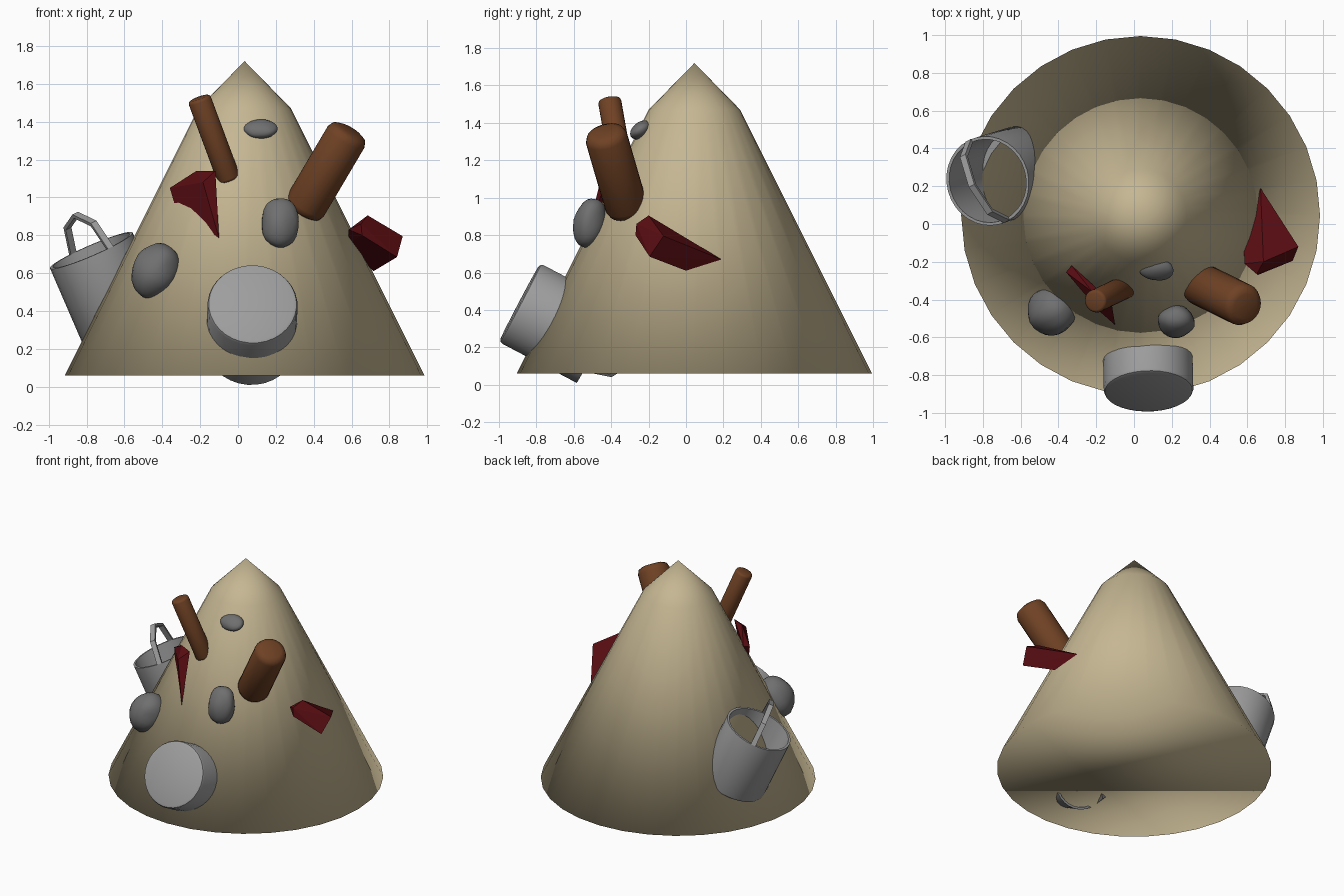
import bpy, bmesh, math, random
from mathutils import Vector, Matrix, noise

if "Cube" in bpy.data.objects:
    bpy.data.objects.remove(bpy.data.objects["Cube"])


def material(name, rgb):
    m = bpy.data.materials.new(name)
    m.diffuse_color = (*rgb, 1)
    m.use_nodes = True
    m.node_tree.nodes["Principled BSDF"].inputs["Base Color"].default_value = m.diffuse_color
    return m


SAND = material("sand", (0.56, 0.47, 0.29))
STEEL = material("steel", (0.34, 0.34, 0.34))
STONE = material("stone", (0.16, 0.16, 0.16))
WOOD = material("wood", (0.16, 0.054, 0.018))
BRICK = material("brick_red", (0.10, 0.004, 0.006))


def finish(bm, name, mat, smooth=None, matrix=None):
    """Turn a bmesh into a coloured object; smooth = sharp-edge angle in degrees."""
    bmesh.ops.recalc_face_normals(bm, faces=bm.faces)
    me = bpy.data.meshes.new(name)
    bm.to_mesh(me)
    bm.free()
    ob = bpy.data.objects.new(name, me)
    bpy.context.collection.objects.link(ob)
    me.materials.append(mat)
    if matrix:
        me.transform(matrix)
    if smooth:
        bpy.ops.object.select_all(action='DESELECT')
        ob.select_set(True)
        bpy.context.view_layer.objects.active = ob
        bpy.ops.object.shade_smooth_by_angle(angle=math.radians(smooth))
    return ob


def lathe(profile, sides):
    """Revolve (radius, z) points about z; radius 0 makes a pole."""
    bm = bmesh.new()
    rings = []
    for r, z in profile:
        n = sides if r > 0 else 1
        rings.append([bm.verts.new((r * math.sin(2 * math.pi * i / sides),
                                    r * math.cos(2 * math.pi * i / sides), z)) for i in range(n)])
    for a, b in zip(rings, rings[1:]):
        for i in range(sides):
            j = (i + 1) % sides
            f = [a[i % len(a)], a[j % len(a)], b[j % len(b)], b[i % len(b)]]
            bm.faces.new(list(dict.fromkeys(f)))
    return bm, rings


def frame(origin, axis, side):
    """Matrix whose z runs along axis and whose x leans towards side."""
    z = Vector(axis).normalized()
    x = Vector(side)
    x = (x - z * x.dot(z)).normalized()
    m = Matrix((x, z.cross(x), z)).transposed().to_4x4()
    m.translation = Vector(origin)
    return m


# Sand pile: 32-sided cone with a blunter tip and a closed base, smooth all over
bm, rings = lathe([(0, 1.72), (0.245, 1.47), (0.95, 0.06)], 32)
bm.faces.new(rings[-1])
finish(bm, "sand_pile", SAND, 180, Matrix.Translation((0.035, 0.045, 0)))


# Buckets: hollow can with rounded bottom edge and a faceted strap handle
def bucket(name, rim, axis, pivot):
    R, H, t = 0.238, 0.47, 0.016
    m = frame(rim, axis, pivot)
    bm, _ = lathe([(0, -H), (R - 0.02, -H), (R - 0.006, -H + 0.006), (R, -H + 0.02), (R, 0),
                   (R - t, 0), (R - t, -H + t), (0, -H + t)], 32)
    finish(bm, name, STEEL, 40, m)
    # Handle: square section swept over a five-point arch
    bm = bmesh.new()
    prev = None
    for k in range(5):
        a = math.pi * k / 4
        d = Vector((math.cos(a), 0, math.sin(a)))
        c = Vector(((R - 0.01) * d.x, 0, 0.205 * d.z))
        ring = [bm.verts.new(c + d * u * 0.011 + Vector((0, v * 0.018, 0)))
                for u, v in ((-1, -1), (1, -1), (1, 1), (-1, 1))]
        if prev:
            for i in range(4):
                bm.faces.new((prev[i], prev[(i + 1) % 4], ring[(i + 1) % 4], ring[i]))
        if k in (0, 4):
            bm.faces.new(ring)
        prev = ring
    finish(bm, name + "_handle", STEEL, 30, m)


bucket("left_bucket", (-0.775, 0.228, 0.72), (-0.394, -0.12, 0.91), (-0.21, 0.43, -0.02))
bucket("front_bucket", (0.068, -0.474, 0.22), (-0.02, 0.886, -0.466), (-0.76, -0.3, -0.576))


# Logs: cylinders with rounded ends
def log(name, start, end, r, b):
    s, e = Vector(start), Vector(end)
    L = (e - s).length
    bm, _ = lathe([(0, 0), (r - b, 0), (r - b * 0.3, b * 0.3), (r, b),
                   (r, L - b), (r - b * 0.3, L - b * 0.3), (r - b, L), (0, L)], 24)
    finish(bm, name, WOOD, 50, frame(s, e - s, (1, 0, 0)))


log("thin_log", (-0.045, -0.333, 1.09), (-0.207, -0.41, 1.525), 0.062, 0.016)
log("thick_log", (0.335, -0.31, 0.92), (0.592, -0.436, 1.355), 0.113, 0.045)


# Broken bricks: hulls of a few corner points
def chunk(name, pts):
    bm = bmesh.new()
    for p in pts:
        bm.verts.new(p)
    res = bmesh.ops.convex_hull(bm, input=bm.verts)
    junk = {g for g in res["geom_interior"] + res["geom_unused"]
            if isinstance(g, bmesh.types.BMVert)}
    bmesh.ops.delete(bm, geom=list(junk), context='VERTS')
    finish(bm, name, BRICK)


chunk("right_brick", [(0.67, 0.19, 0.67), (0.87, -0.12, 0.795), (0.84, -0.195, 0.685),
                      (0.685, -0.20, 0.905), (0.655, -0.27, 0.80), (0.65, -0.265, 0.86),
                      (0.715, 0, 0.61), (0.585, -0.21, 0.83), (0.58, -0.06, 0.75)])
chunk("left_brick", [(-0.36, -0.255, 1.05), (-0.33, -0.22, 1.06), (-0.22, -0.36, 1.14),
                     (-0.12, -0.41, 1.14), (-0.185, -0.46, 1.08), (-0.10, -0.535, 0.785),
                     (-0.335, -0.28, 0.965)])


# Stones: lumpy stretched spheres
def stone(name, centre, radii, tilt, seed):
    bm = bmesh.new()
    bmesh.ops.create_icosphere(bm, subdivisions=3, radius=1)
    for v in bm.verts:
        v.co *= 1 + 0.09 * noise.noise(v.co * 1.3 + Vector((seed * 7.3, seed, 0)))
    m = (Matrix.Translation(centre) @ Matrix.Rotation(math.radians(tilt[0]), 4, 'X')
         @ Matrix.Rotation(math.radians(tilt[1]), 4, 'Y') @ Matrix.Diagonal((*radii, 1)))
    finish(bm, name, STONE, 60, m)


stone("left_stone", (-0.433, -0.462, 0.61), (0.125, 0.13, 0.15), (0, 25), 1)
stone("middle_stone", (0.222, -0.515, 0.865), (0.099, 0.085, 0.136), (-12, 0), 2)
stone("top_stone", (0.12, -0.243, 1.362), (0.09, 0.064, 0.042), (40, 0), 3)
